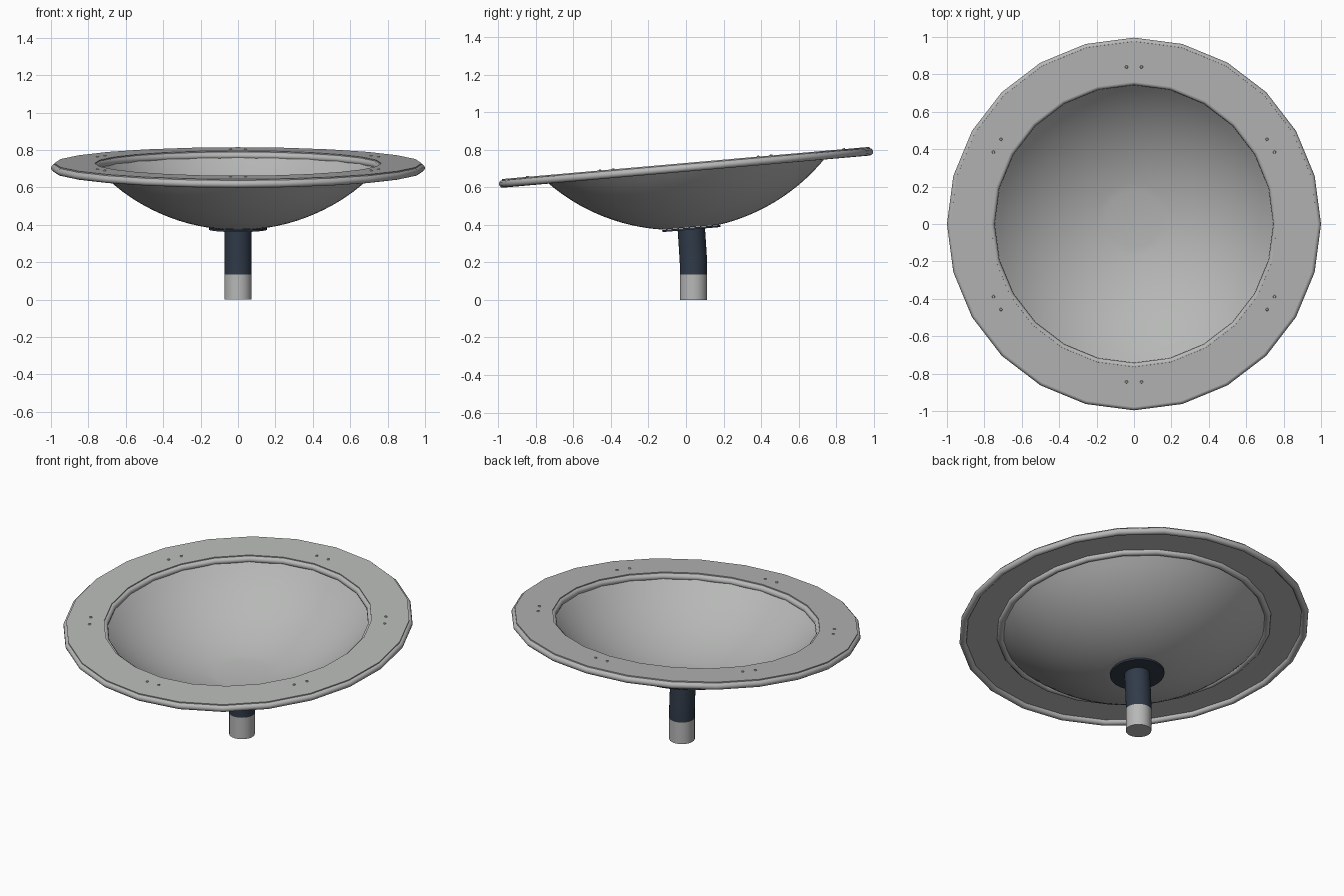
import bpy, bmesh, math
from mathutils import Matrix, Vector

if "Cube" in bpy.data.objects:
    bpy.data.objects.remove(bpy.data.objects["Cube"])

SIDES = 24
TILT = Matrix.Translation((0, 0, 0.703)) @ Matrix.Rotation(math.radians(5), 4, 'X')


def material(name, rgb):
    m = bpy.data.materials.new(name)
    m.diffuse_color = (*rgb, 1)
    m.use_nodes = True
    m.node_tree.nodes["Principled BSDF"].inputs["Base Color"].default_value = m.diffuse_color
    return m


steel = material("light grey steel", (0.47, 0.48, 0.47))
navy = material("dark navy paint", (0.030, 0.043, 0.066))


def finish(name, bm, mat, matrix, smooth=True):
    bmesh.ops.remove_doubles(bm, verts=bm.verts, dist=1e-5)
    bmesh.ops.recalc_face_normals(bm, faces=bm.faces)
    mesh = bpy.data.meshes.new(name)
    bm.to_mesh(mesh)
    bm.free()
    ob = bpy.data.objects.new(name, mesh)
    bpy.context.collection.objects.link(ob)
    ob.matrix_world = matrix
    mesh.materials.append(mat)
    if smooth:
        bpy.ops.object.select_all(action='DESELECT')
        ob.select_set(True)
        bpy.context.view_layer.objects.active = ob
        bpy.ops.object.shade_smooth_by_angle(angle=math.radians(32))
    return ob


def lathe(name, profile, mat, matrix=TILT, sides=SIDES, closed=False, smooth=True):
    """Revolve (radius, height) points around the local z axis."""
    bm = bmesh.new()
    vs = [bm.verts.new((r, 0, z)) for r, z in profile]
    pairs = list(zip(vs, vs[1:])) + ([(vs[-1], vs[0])] if closed else [])
    edges = [bm.edges.new(p) for p in pairs]
    bmesh.ops.spin(bm, geom=vs + edges, cent=(0, 0, 0), axis=(0, 0, 1),
                   angle=math.tau, steps=sides, use_duplicate=False)
    return finish(name, bm, mat, matrix, smooth)


def tube_profile(radius, tube, n=12):
    return [(radius + tube * math.cos(math.tau * i / n), tube * math.sin(math.tau * i / n))
            for i in range(n)]


# rim tubes and the flat seat ring between them
lathe("outer_rim_tube", tube_profile(0.98, 0.02), steel, closed=True)
lathe("inner_rim_tube", tube_profile(0.765, 0.02), steel, closed=True)
lathe("seat_ring", [(0.765, 0.004), (0.982, 0.004), (0.982, 0.026), (0.765, 0.026)],
      steel, closed=True, smooth=False)

# shallow spherical bowl with a flat bottom disc
R, depth = 1.033, 0.328
bowl = [(0, R - depth - math.sqrt(R * R - 0.15 ** 2))]
for i in range(15):
    r = 0.15 + (0.755 - 0.15) * i / 14
    bowl.append((r, R - depth - math.sqrt(R * R - r * r)))
lathe("bowl", bowl, steel, sides=48)

# mounting flange under the bowl
lathe("mounting_flange", [(0, -0.330), (0.155, -0.330), (0.155, -0.319), (0, -0.319)],
      navy, sides=32)

# paired screw heads, six groups around the ring
bm = bmesh.new()
for k in range(6):
    turn = Matrix.Rotation(math.radians(60 * k), 4, 'Z')
    for x in (-0.04, 0.04):
        bmesh.ops.create_cone(bm, cap_ends=True, segments=8, radius1=0.009, radius2=0.006,
                              depth=0.006, matrix=turn @ Matrix.Translation((x, 0.845, 0.028)))
finish("screw_heads", bm, steel, TILT, smooth=False)

# post: upright below, bending to follow the tilted bowl axis
bm = bmesh.new()
top = TILT @ Vector((0, 0, -0.322))
stations = [((0, 0.04, 0.135), 0), ((0, 0.04, 0.19), 0), ((0, 0.039, 0.215), 2.5),
            (tuple(top), 5)]
rings = []
for pos, deg in stations:
    m = Matrix.Translation(pos) @ Matrix.Rotation(math.radians(deg), 4, 'X')
    rings.append([bm.verts.new(m @ Vector((0.073 * math.cos(math.tau * i / 32),
                                           0.073 * math.sin(math.tau * i / 32), 0)))
                  for i in range(32)])
for a, b in zip(rings, rings[1:]):
    for i in range(32):
        j = (i + 1) % 32
        bm.faces.new((a[i], a[j], b[j], b[i]))
bm.faces.new(rings[0])
bm.faces.new(rings[-1])
finish("bent_post", bm, navy, Matrix.Identity(4))

# bare steel foot of the post
lathe("post_foot", [(0, 0), (0.073, 0), (0.073, 0.135), (0, 0.135)], steel,
      Matrix.Translation((0, 0.04, 0)), sides=32)
